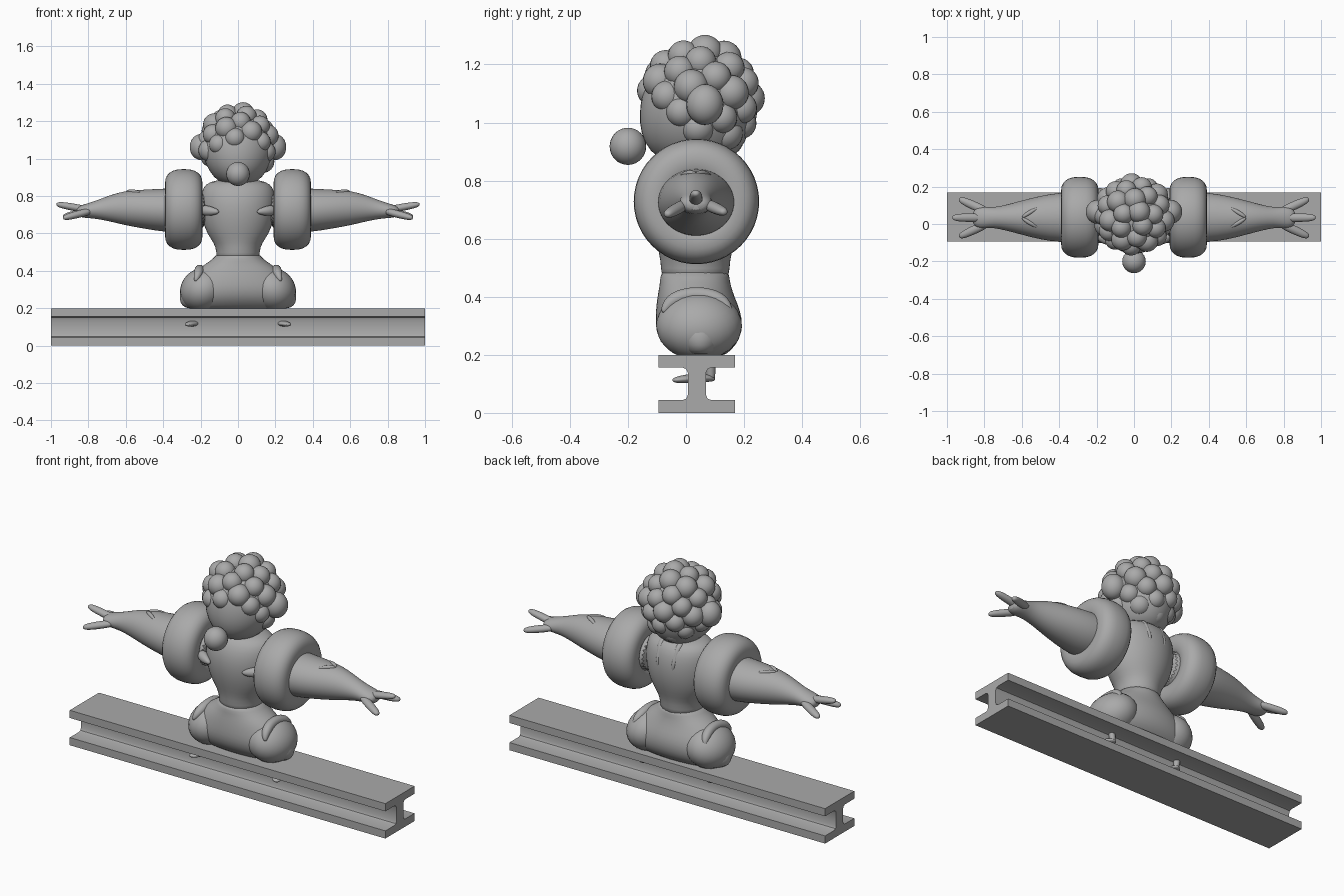
import bpy, bmesh, math
from mathutils import Vector, Matrix

old = bpy.data.objects.get("Cube")
if old:
    bpy.data.objects.remove(old)

grey = bpy.data.materials.new("plain grey")
grey.use_nodes = True
grey.diffuse_color = (0.4, 0.4, 0.4, 1)
grey.node_tree.nodes["Principled BSDF"].inputs["Base Color"].default_value = (0.4, 0.4, 0.4, 1)


def finish(bm, name, mirror=False, subsurf=0, angle=60):
    bmesh.ops.recalc_face_normals(bm, faces=bm.faces)
    mesh = bpy.data.meshes.new(name)
    bm.to_mesh(mesh)
    bm.free()
    mesh.materials.append(grey)
    obj = bpy.data.objects.new(name, mesh)
    bpy.context.collection.objects.link(obj)
    if subsurf:
        mod = obj.modifiers.new("smooth", 'SUBSURF')
        mod.levels = mod.render_levels = subsurf
    if mirror:
        mod = obj.modifiers.new("mirror", 'MIRROR')
        mod.use_mirror_merge = False
    bpy.ops.object.select_all(action='DESELECT')
    obj.select_set(True)
    bpy.context.view_layer.objects.active = obj
    bpy.ops.object.shade_smooth_by_angle(angle=math.radians(angle))
    return obj


def skin(bm, rings, closed=False):
    loops = [[bm.verts.new(p) for p in ring] for ring in rings]
    n = len(loops[0])
    pairs = list(zip(loops, loops[1:])) + ([(loops[-1], loops[0])] if closed else [])
    for a, b in pairs:
        for i in range(n):
            j = (i + 1) % n
            bm.faces.new((a[i], a[j], b[j], b[i]))
    if not closed:
        bm.faces.new(loops[0])
        bm.faces.new(loops[-1])


def loft(name, sections, axis='Z', mirror=False, n=24):
    """Sections are (position, centre a, centre b, radius a, radius b)."""
    rings = []
    for t, ca, cb, ra, rb in sections:
        ring = []
        for i in range(n):
            w = math.tau * i / n
            a, b = ca + ra * math.cos(w), cb + rb * math.sin(w)
            ring.append((t, a, b) if axis == 'X' else (a, b, t))
        rings.append(ring)
    bm = bmesh.new()
    skin(bm, rings)
    return finish(bm, name, mirror, 1)


def tube(name, points, radii, flat=1.0, mirror=True, n=10):
    """Rounded tapered tube through the points."""
    pts = [Vector(p) for p in points]
    rings = []
    for i, p in enumerate(pts):
        d = (pts[min(i + 1, len(pts) - 1)] - pts[max(i - 1, 0)]).normalized()
        ref = Vector((0, 0, 1)) if abs(d.z) < 0.9 else Vector((1, 0, 0))
        u = d.cross(ref).normalized()
        v = d.cross(u)
        rings.append([p + radii[i] * (u * math.cos(math.tau * k / n)
                      + v * flat * math.sin(math.tau * k / n)) for k in range(n)])
    bm = bmesh.new()
    skin(bm, rings)
    return finish(bm, name, mirror, 2)


def ball(bm, centre, size, turn=Matrix()):
    m = Matrix.Translation(centre) @ turn @ Matrix.Diagonal((*size, 1))
    bmesh.ops.create_uvsphere(bm, u_segments=24, v_segments=16, radius=1, matrix=m)


# I-beam: half profile mirrored in both directions, extruded along x
CY, CZ = 0.0375, 0.1
quarter = [(0.132, 0.1), (0.132, 0.056), (0.05, 0.056), (0.037, 0.051), (0.031, 0.038)]
profile = (quarter + [(a, -b) for a, b in reversed(quarter)]
           + [(-a, -b) for a, b in quarter] + [(-a, b) for a, b in reversed(quarter)])
bm = bmesh.new()
skin(bm, [[(x, CY + a, CZ + b) for a, b in profile] for x in (-1, 1)])
finish(bm, "beam", angle=30)

# Trunk and the wide trouser mass below the waist
loft("torso", [
    (0.44, 0, 0.032, 0.125, 0.118), (0.50, 0, 0.032, 0.112, 0.118),
    (0.55, 0, 0.032, 0.130, 0.125), (0.60, 0, 0.034, 0.168, 0.142),
    (0.67, 0, 0.035, 0.192, 0.160), (0.75, 0, 0.035, 0.202, 0.165),
    (0.82, 0, 0.037, 0.198, 0.152), (0.865, 0, 0.04, 0.178, 0.125),
    (0.885, 0, 0.04, 0.12, 0.09), (0.89, 0, 0.04, 0.04, 0.03)])
loft("trousers", [
    (0.50, 0, 0.032, 0.112, 0.117), (0.465, 0, 0.03, 0.130, 0.119),
    (0.435, 0, 0.032, 0.178, 0.124), (0.40, 0, 0.034, 0.225, 0.133),
    (0.35, 0, 0.042, 0.270, 0.147), (0.30, 0, 0.045, 0.307, 0.151),
    (0.25, 0, 0.048, 0.317, 0.137), (0.215, 0, 0.05, 0.303, 0.105),
    (0.19, 0, 0.05, 0.27, 0.075)], n=32)

# Hips that fill the sides of the trousers
bm = bmesh.new()
ball(bm, (0.185, 0.045, 0.30), (0.128, 0.148, 0.115), Matrix.Rotation(0.5, 4, 'Y'))
finish(bm, "thigh", True)

# Folded band over each thigh
band = []
for i in range(9):
    a = math.pi * (0.04 + 0.92 * i / 8)
    band.append((0.232 - 0.028 * math.sin(a), 0.037 - 0.118 * math.cos(a),
                 0.335 + 0.073 * math.sin(a)))
tube("thigh_band", band, [0.008, 0.02] + [0.028] * 5 + [0.02, 0.008])

# Feet below the upper flange
tube("foot", [(0.275, -0.045, 0.112), (0.265, -0.03, 0.114), (0.235, 0.03, 0.12),
              (0.215, 0.08, 0.12), (0.208, 0.1, 0.115)],
     [0.01, 0.027, 0.036, 0.028, 0.012], flat=0.5)
tube("ankle", [(0.215, 0.085, 0.11), (0.22, 0.085, 0.14), (0.225, 0.08, 0.21)],
     [0.018, 0.016, 0.026])

# Swim rings round the upper arms
bm = bmesh.new()
rings = []
for i in range(48):
    a = math.tau * i / 48
    ring = []
    for k in range(24):
        w = math.tau * k / 24
        c, s = math.cos(w), math.sin(w)
        r = 0.14 + 0.076 * math.copysign(abs(c) ** 0.85, c)
        x = 0.29 + 0.1 * math.copysign(abs(s) ** 0.8, s)
        ring.append((x, 0.036 + r * math.cos(a), 0.728 + r * math.sin(a)))
    rings.append(ring)
skin(bm, rings, closed=True)
finish(bm, "swim_ring", True)

# Arms, hands and fingers
loft("arm", [
    (0.15, 0.035, 0.725, 0.12, 0.11), (0.30, 0.035, 0.725, 0.135, 0.118),
    (0.40, 0.035, 0.724, 0.134, 0.117), (0.50, 0.034, 0.73, 0.118, 0.105),
    (0.60, 0.034, 0.736, 0.092, 0.094), (0.68, 0.034, 0.735, 0.070, 0.072),
    (0.75, 0.034, 0.728, 0.054, 0.051), (0.80, 0.034, 0.722, 0.058, 0.04),
    (0.84, 0.034, 0.718, 0.056, 0.033), (0.865, 0.034, 0.718, 0.03, 0.02)],
     axis='X', mirror=True)
tips = {"front": (0.935, -0.068, 0.682), "middle": (0.972, 0.034, 0.757),
        "back": (0.935, 0.134, 0.69)}
for label, tip in tips.items():
    end = Vector(tip)
    base = Vector((0.78, 0.034 + (end.y - 0.034) * 0.3, 0.722))
    tube(label + "_finger", [base.lerp(end, f) for f in (0, 0.4, 0.75, 0.93, 1)],
         [0.022, 0.025, 0.023, 0.018, 0.008], flat=0.85)
for label, y in (("front", -0.02), ("back", 0.088)):
    tube(label + "_elbow_crease", [(0.51, y, 0.815), (0.56, (y + 0.034) / 2, 0.826),
         (0.6, 0.034, 0.824)], [0.006, 0.014, 0.008])

# Cloth folds on chest and upper back
tube("chest_fold", [(0.10, -0.112, 0.715), (0.15, -0.086, 0.72), (0.20, -0.05, 0.725)],
     [0.01, 0.03, 0.03])
tube("back_fold", [(0.045, 0.185, 0.73), (0.05, 0.18, 0.79), (0.055, 0.155, 0.85),
     (0.055, 0.11, 0.88)], [0.006, 0.018, 0.022, 0.016])

# Head, nose and ears
loft("head", [
    (0.855, 0, 0.03, 0.05, 0.06), (0.875, 0, 0.03, 0.105, 0.13),
    (0.93, 0, 0.03, 0.155, 0.178), (1.00, 0, 0.033, 0.186, 0.196),
    (1.06, 0, 0.036, 0.192, 0.196), (1.12, 0, 0.04, 0.187, 0.187),
    (1.18, 0, 0.045, 0.16, 0.16), (1.225, 0, 0.047, 0.11, 0.11),
    (1.245, 0, 0.047, 0.04, 0.04)])
bm = bmesh.new()
ball(bm, (0, -0.2, 0.918), (0.063, 0.063, 0.064))
finish(bm, "nose")
bm = bmesh.new()
ball(bm, (0.196, 0.065, 1.062), (0.062, 0.064, 0.07))
finish(bm, "ear", True)

# Curly hair: balls spread evenly over the skull, leaving the face free
bm = bmesh.new()
count = 50
for i in range(count):
    h = 1 - 2 * (i + 0.5) / count
    a = i * math.pi * (3 - math.sqrt(5)) + 0.6
    r = math.sqrt(1 - h * h)
    p = Vector((0, 0.047, 1.08)) + 0.165 * Vector((r * math.cos(a), r * math.sin(a), h))
    if p.z > 1.08 - 0.75 * (p.y + 0.1):
        s = 0.054 + 0.006 * (i % 3 == 0)
        ball(bm, p, (s, s, s))
finish(bm, "curly_hair")
